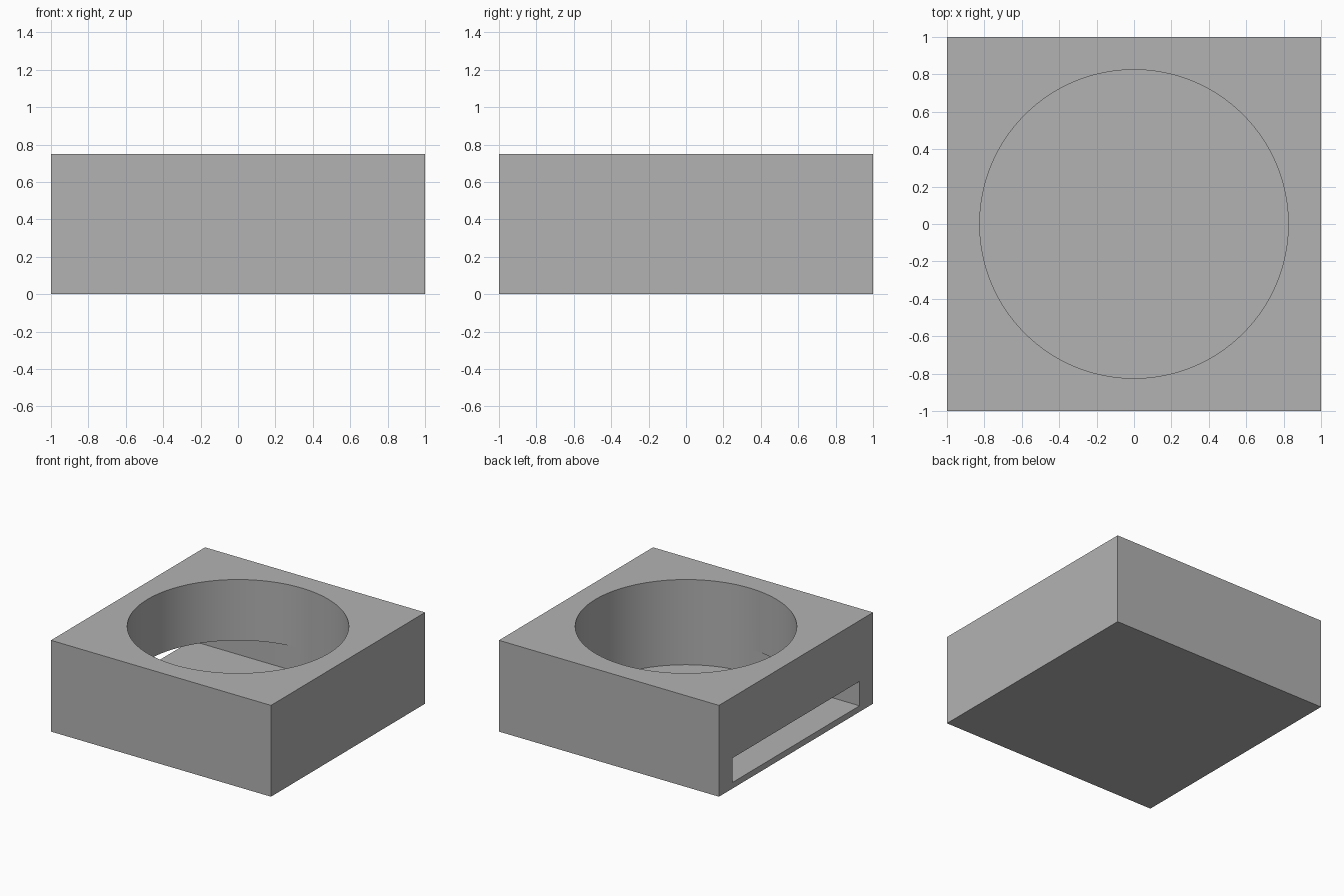
import bpy
import math

if "Cube" in bpy.data.objects:
    bpy.data.objects.remove(bpy.data.objects["Cube"], do_unlink=True)

HEIGHT = 0.75       # block height
FLOOR = 0.05        # floor thickness
RADIUS = 0.825      # round opening
SLOT_TOP = 0.25     # upper edge of the side slot


def box(name, x, y, z):
    """Axis-aligned box from (min, max) pairs."""
    spans = (x, y, z)
    bpy.ops.mesh.primitive_cube_add(size=1, location=[(a + b) / 2 for a, b in spans])
    obj = bpy.context.object
    obj.name = name
    obj.scale = [b - a for a, b in spans]
    bpy.ops.object.transform_apply(location=True, rotation=False, scale=True)
    return obj


def cut(target, cutter):
    """Subtract the cutter from the target and discard it."""
    cutter.hide_render = True
    mod = target.modifiers.new("cut", "BOOLEAN")
    mod.operation = "DIFFERENCE"
    mod.solver = "EXACT"
    mod.object = cutter
    bpy.context.view_layer.objects.active = target
    bpy.ops.object.modifier_apply(modifier=mod.name)
    bpy.data.objects.remove(cutter, do_unlink=True)


# Square block
body = box("holder_body", (-1, 1), (-1, 1), (0, HEIGHT))

# Round well down to the floor
top = HEIGHT + 0.2
bpy.ops.mesh.primitive_cylinder_add(vertices=128, radius=RADIUS, depth=top - FLOOR,
                                    location=(0, 0, (top + FLOOR) / 2))
well = bpy.context.object
well.name = "well_cutter"
cut(body, well)

# Slot through the side wall, as wide as the well and running to its middle
half = RADIUS - 0.0005
cut(body, box("slot_cutter", (-1.2, 0), (-half, half), (FLOOR, SLOT_TOP)))

# Plain grey material
grey = bpy.data.materials.new("grey")
grey.use_nodes = True
colour = (0.448, 0.448, 0.448, 1)
grey.diffuse_color = colour
grey.node_tree.nodes["Principled BSDF"].inputs["Base Color"].default_value = colour
body.data.materials.clear()
body.data.materials.append(grey)

# Smooth curved wall with crisp edges
bpy.ops.object.select_all(action="DESELECT")
body.select_set(True)
bpy.context.view_layer.objects.active = body
bpy.ops.object.shade_smooth_by_angle(angle=math.radians(30))
